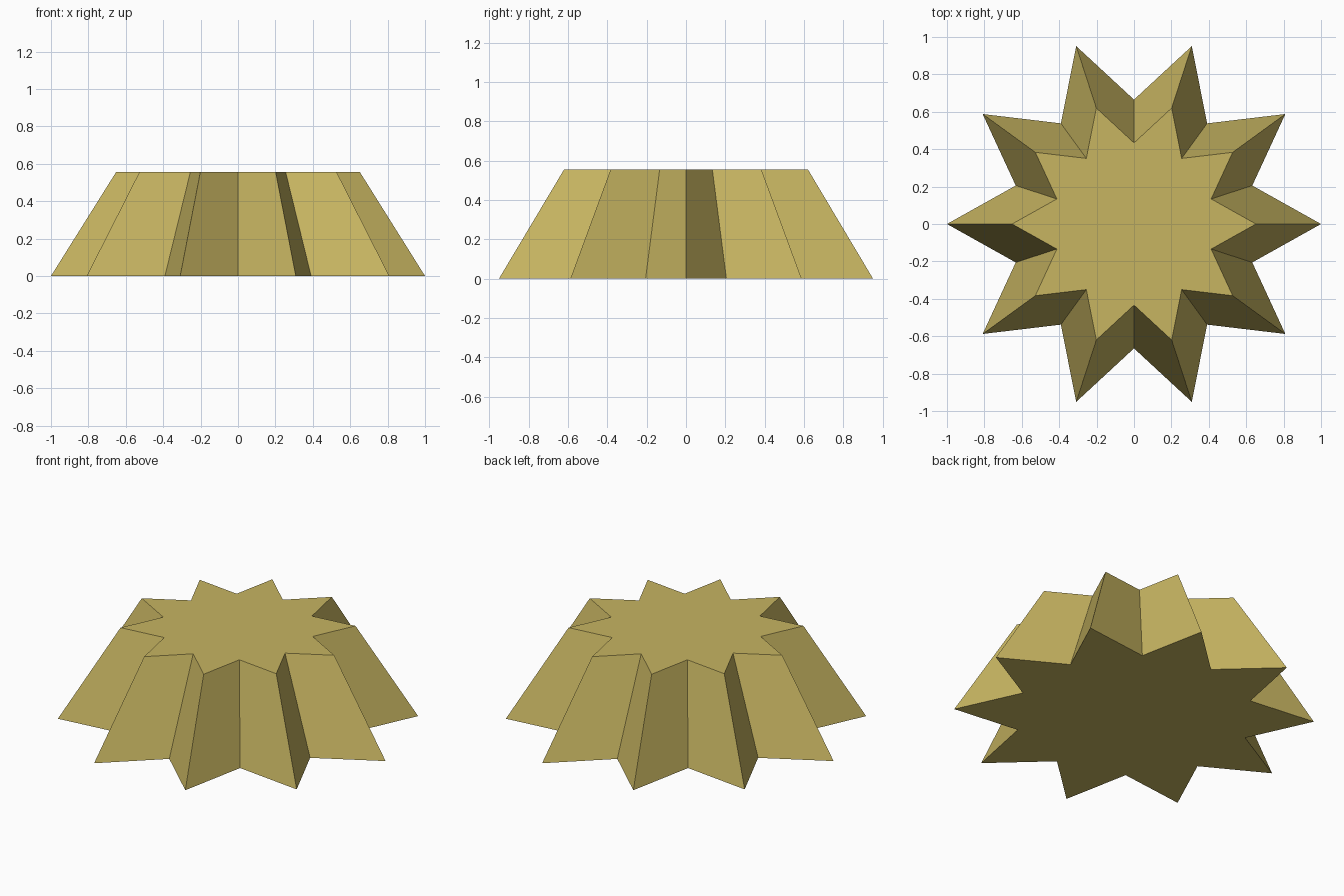
import bpy, bmesh, math

if "Cube" in bpy.data.objects:
    bpy.data.objects.remove(bpy.data.objects["Cube"])

POINTS = 10
HEIGHT = 0.555
TAPER = 0.652
OUTER, INNER = 1.0, 0.665

mat = bpy.data.materials.new("olive gold")
mat.diffuse_color = (0.57, 0.46, 0.12, 1)
mat.use_nodes = True
mat.node_tree.nodes["Principled BSDF"].inputs["Base Color"].default_value = mat.diffuse_color


def star_ring(bm, scale, z):
    ring = []
    for i in range(POINTS * 2):
        r = (INNER if i % 2 else OUTER) * scale
        a = math.pi * i / POINTS
        ring.append(bm.verts.new((r * math.cos(a), r * math.sin(a), z)))
    return ring


# Tapered ten-pointed star block
bm = bmesh.new()
base = star_ring(bm, 1.0, 0.0)
top = star_ring(bm, TAPER, HEIGHT)
bm.faces.new(base[::-1])
bm.faces.new(top)
n = len(base)
for i in range(n):
    j = (i + 1) % n
    bm.faces.new((base[i], base[j], top[j], top[i]))

mesh = bpy.data.meshes.new("star_frustum")
bm.to_mesh(mesh)
bm.free()
mesh.materials.append(mat)
obj = bpy.data.objects.new("star_frustum", mesh)
bpy.context.collection.objects.link(obj)
